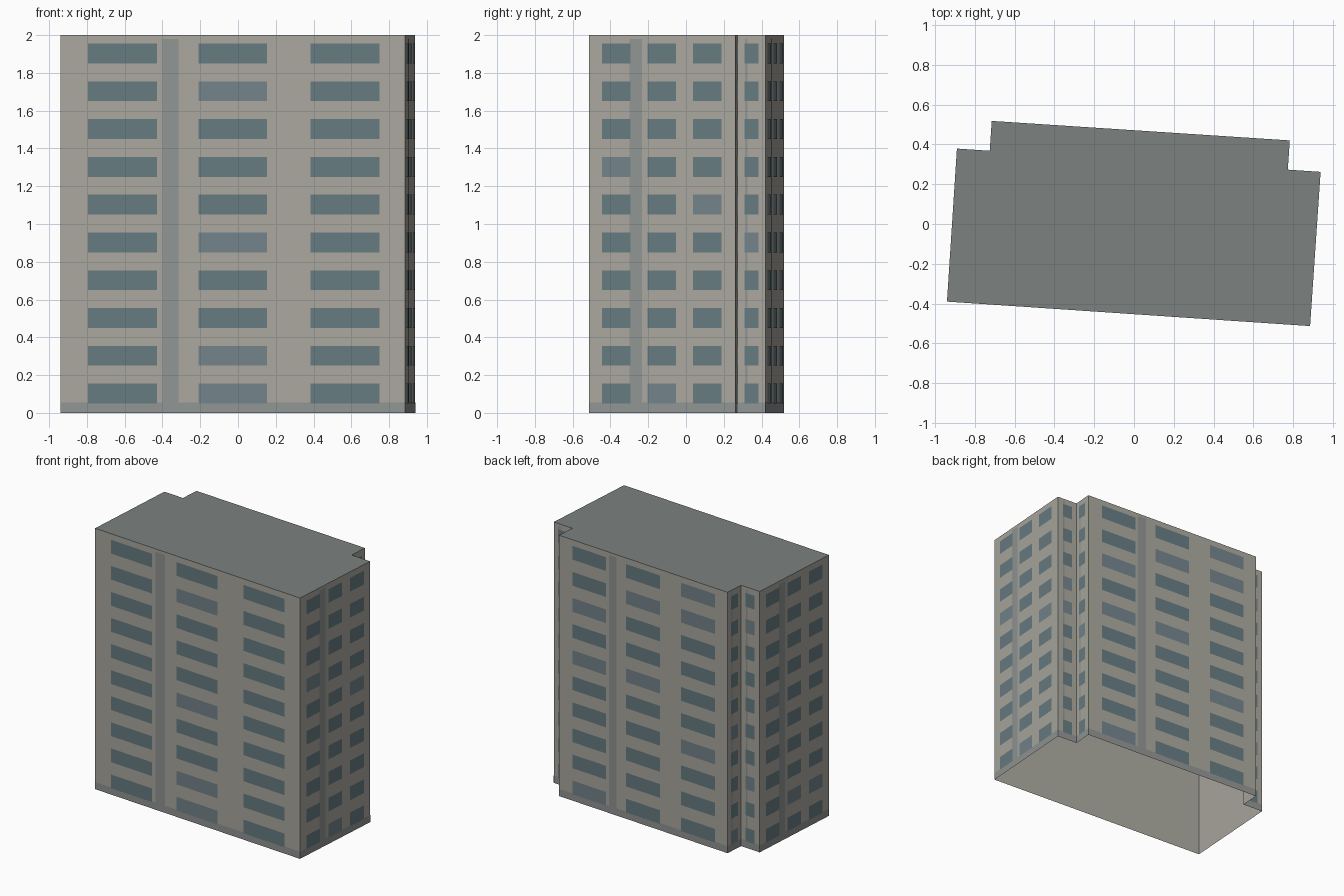
import bpy, random
from mathutils import Vector

if "Cube" in bpy.data.objects:
    bpy.data.objects.remove(bpy.data.objects["Cube"])

random.seed(4)
HEIGHT, FLOORS, PITCH = 2.0, 10, 0.2

# Footprint, counter-clockwise from the front left corner
PLAN = [Vector(p) for p in [(-0.94, -0.39), (0.885, -0.513), (0.938, 0.262), (0.773, 0.273),
                            (0.783, 0.42), (-0.715, 0.518), (-0.725, 0.368), (-0.89, 0.379)]]
WALLS = list(zip(PLAN, PLAN[1:] + PLAN[:1]))


def material(name, rgb):
    m = bpy.data.materials.new(name)
    m.diffuse_color = (*rgb, 1)
    m.use_nodes = True
    m.node_tree.nodes["Principled BSDF"].inputs["Base Color"].default_value = m.diffuse_color
    return m


def build(name, faces, mats, pick=None):
    """One mesh object out of separate polygons."""
    verts, idx = [], []
    for f in faces:
        idx.append(range(len(verts), len(verts) + len(f)))
        verts += f
    me = bpy.data.meshes.new(name)
    me.from_pydata(verts, [], [list(i) for i in idx])
    for m in mats:
        me.materials.append(m)
    if pick:
        for p in me.polygons:
            p.material_index = pick()
    ob = bpy.data.objects.new(name, me)
    bpy.context.collection.objects.link(ob)
    return ob


def panel(wall, u0, u1, z0, z1, out=0.0):
    """Rectangle on a wall between two fractions of its length."""
    a, b = wall
    d = (b - a).normalized()
    n = Vector((d.y, -d.x)) * out
    p, q = a.lerp(b, u0) + n, a.lerp(b, u1) + n
    return [(p.x, p.y, z0), (q.x, q.y, z0), (q.x, q.y, z1), (p.x, p.y, z1)]


concrete = material("concrete", (0.40, 0.39, 0.34))
trim = material("trim", (0.28, 0.30, 0.29))
roofing = material("roofing", (0.20, 0.22, 0.21))
glass = material("glass", (0.135, 0.20, 0.22))
glass_pale = material("glass_pale", (0.17, 0.23, 0.26))

# Outer shell, open at the bottom
n = len(PLAN)
me = bpy.data.meshes.new("walls")
me.from_pydata([(p.x, p.y, z) for z in (0, HEIGHT) for p in PLAN], [],
               [(i, (i + 1) % n, (i + 1) % n + n, i + n) for i in range(n)])
me.materials.append(concrete)
bpy.context.collection.objects.link(bpy.data.objects.new("walls", me))
build("roof", [[(p.x, p.y, HEIGHT) for p in PLAN]], [roofing])

# Ground band, vertical strips and rows of windows
bands, strips, windows = [], [], []
for wall in WALLS:
    length = (wall[1] - wall[0]).length
    if length > 1:
        columns, strip = [(0.08, 0.28), (0.40, 0.60), (0.726, 0.926)], (0.296, 0.342)
    elif length > 0.5:
        columns, strip = [(0.09, 0.284), (0.40, 0.594), (0.71, 0.904)], (0.277, 0.361)
    else:
        columns, strip = [(0.25, 0.75)], (0.27, 0.36)
    bands.append(panel(wall, 0, 1, 0, 0.055, 0.001))
    strips.append(panel(wall, *strip, 0.055, 1.98, 0.0015))
    for floor in range(FLOORS):
        z = 0.05 + floor * PITCH
        windows += [panel(wall, *c, z, z + 0.105, 0.003) for c in columns]

build("ground_band", bands, [trim])
build("vertical_strips", strips, [trim])
build("windows", windows, [glass, glass_pale], lambda: int(random.random() < 0.15))
